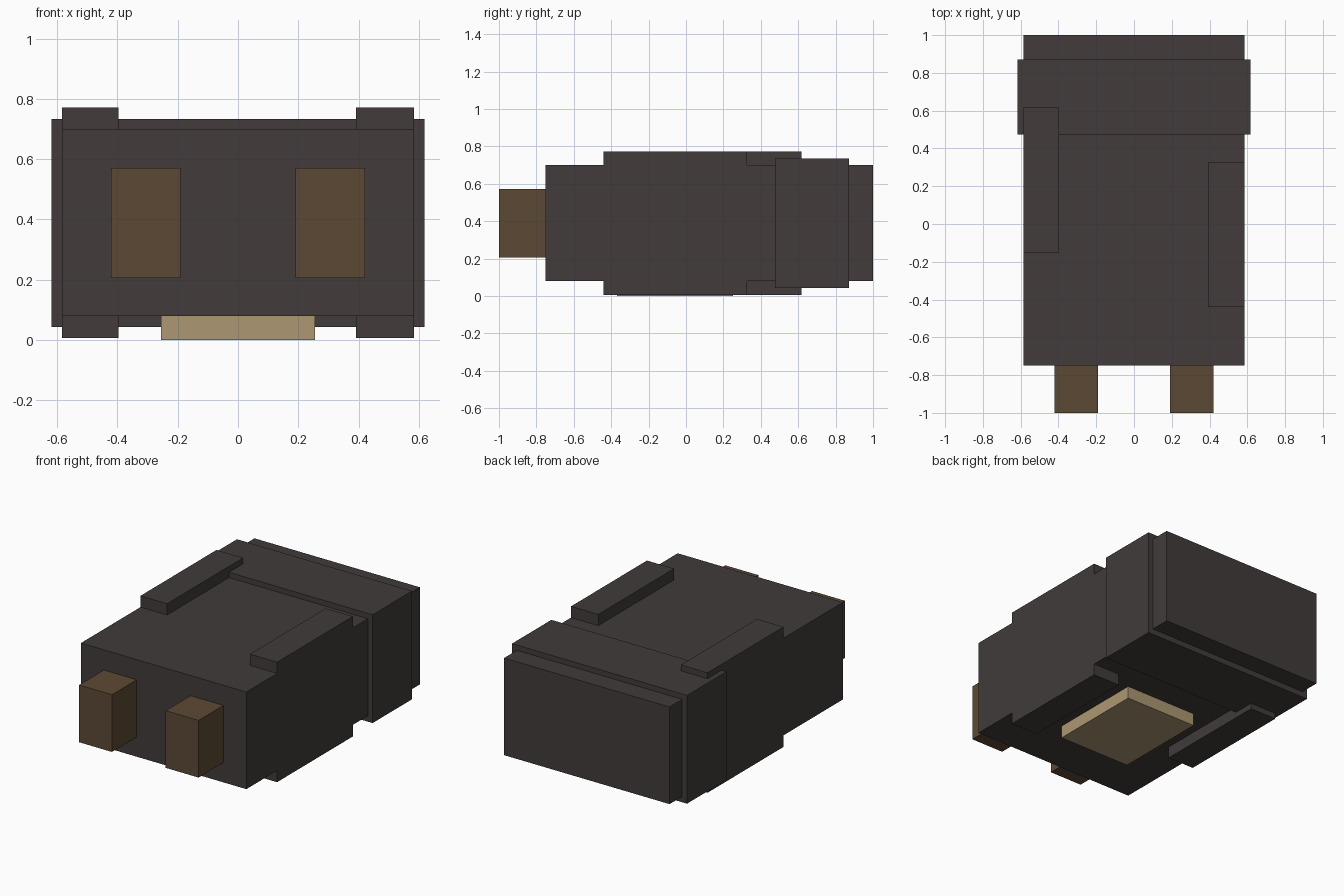
import bpy
import bmesh

if "Cube" in bpy.data.objects:
    bpy.data.objects.remove(bpy.data.objects["Cube"])


def material(name, rgb):
    m = bpy.data.materials.new(name)
    m.diffuse_color = (*rgb, 1.0)
    m.use_nodes = True
    m.node_tree.nodes["Principled BSDF"].inputs["Base Color"].default_value = m.diffuse_color
    return m


dark = material("charcoal_plastic", (0.054, 0.044, 0.044))
brown = material("brown_contact", (0.108, 0.066, 0.035))
tan = material("tan_plate", (0.413, 0.314, 0.170))


def box(name, x, y, z, mat):
    """Axis-aligned block from (min, max) ranges."""
    bm = bmesh.new()
    bmesh.ops.create_cube(bm, size=1.0)
    for v in bm.verts:
        v.co = [r[0] if c < 0 else r[1] for c, r in zip(v.co, (x, y, z))]
    mesh = bpy.data.meshes.new(name)
    bm.to_mesh(mesh)
    bm.free()
    mesh.materials.append(mat)
    obj = bpy.data.objects.new(name, mesh)
    bpy.context.collection.objects.link(obj)
    return obj


BODY_X, BOTTOM, TOP = 0.584, 0.08, 0.70

# Main housing and the raised band near the back
box("housing", (-BODY_X, BODY_X), (-0.75, 1.0), (BOTTOM, TOP), dark)
box("back_band", (-0.618, 0.618), (0.475, 0.872), (0.043, 0.734), dark)

# Staggered rails along the side edges, above and below
for side, x, y in (("left", (-BODY_X, -0.396), (-0.15, 0.617)),
                   ("right", (0.392, BODY_X), (-0.44, 0.325))):
    box(side + "_top_rail", x, y, (TOP, 0.772), dark)
    box(side + "_bottom_rail", x, y, (0.006, BOTTOM), dark)

# Two front contacts
for side, x in (("left", (-0.422, -0.19)), ("right", (0.19, 0.422))):
    box(side + "_contact", x, (-1.0, -0.75), (0.206, 0.571), brown)

# Plate under the housing
box("bottom_plate", (-0.255, 0.255), (-0.37, 0.25), (0.0, BOTTOM), tan)
